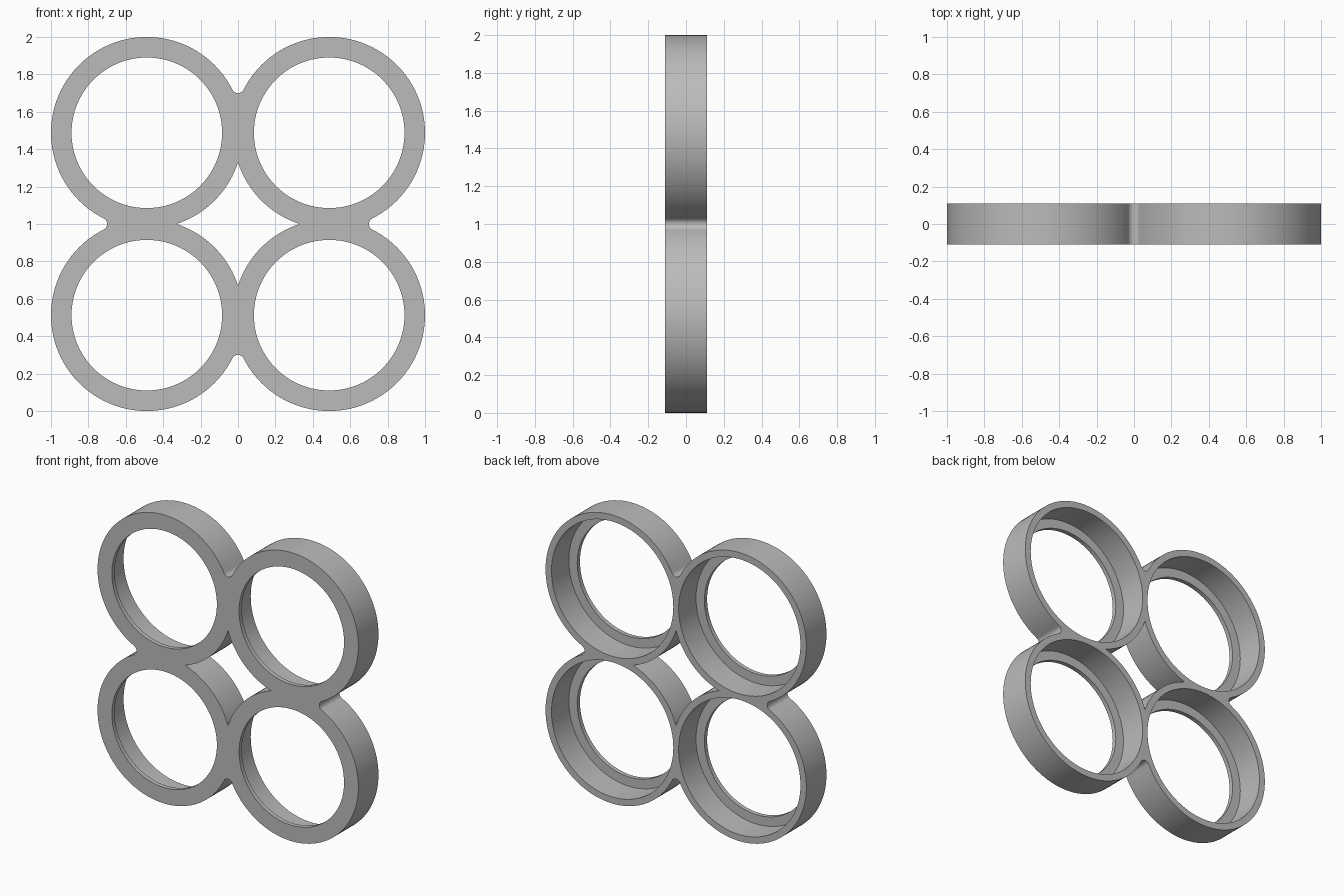
import bpy
import bmesh
from math import atan2, cos, hypot, pi, radians, sin, sqrt

cube = bpy.data.objects.get("Cube")
if cube:
    bpy.data.objects.remove(cube)

C = 0.4875            # ring centre offset
R = 0.5125            # outer radius
HOLE, BORE = 0.4025, 0.467
FRONT, LEDGE, BACK = -0.11, -0.08, 0.11
FILLET = 0.0336       # outer notch rounding
NOTCH = sqrt((R + FILLET) ** 2 - C ** 2) + C


def arc(cx, cz, r, a, b, n):
    """Points of an arc, without its end point."""
    return [(cx + r * cos(a + (b - a) * i / n),
             cz + r * sin(a + (b - a) * i / n)) for i in range(n)]


def four_turns(points):
    """Repeat a quarter outline clockwise around the middle."""
    loop = []
    for _ in range(4):
        loop += points
        points = [(z, -x) for x, z in points]
    return loop


bm = bmesh.new()


def ring(points, y):
    """Closed loop of vertices and edges at one depth."""
    verts = [bm.verts.new((x, y, z + 1)) for x, z in points]
    edges = [bm.edges.new((verts[i - 1], verts[i])) for i in range(len(verts))]
    return verts, edges


def wall(a, b):
    for i in range(len(a[0])):
        bm.faces.new((a[0][i - 1], a[0][i], b[0][i], b[0][i - 1]))


# Outer outline with rounded notches, and the pointed central opening
t = atan2(NOTCH - C, -C)
quarter = arc(C, C, R, t, pi / 2 - t, 60)
quarter += arc(NOTCH, 0, FILLET, 3 * pi / 2 - t, pi / 2 + t, 12)[::1]
cusp = atan2(sqrt(R * R - C * C), C)
star = arc(C, C, R, pi + cusp, 3 * pi / 2 - cusp, 18)

front_edges, back_edges = [], []
for outline in (four_turns(quarter), four_turns(star)):
    f, b = ring(outline, FRONT), ring(outline, BACK)
    wall(f, b)
    front_edges += f[1]
    back_edges += b[1]

# Stepped holes: narrow lip in front, wide bore behind
for sx in (-1, 1):
    for sz in (-1, 1):
        lip = arc(sx * C, sz * C, HOLE, 0, 2 * pi, 96)
        bore = arc(sx * C, sz * C, BORE, 0, 2 * pi, 96)
        steps = [ring(lip, FRONT), ring(lip, LEDGE),
                 ring(bore, LEDGE), ring(bore, BACK)]
        for a, b in zip(steps, steps[1:]):
            wall(a, b)
        front_edges += steps[0][1]
        back_edges += steps[3][1]

# Flat front and back faces
for edges, ny in ((front_edges, -1), (back_edges, 1)):
    bmesh.ops.triangle_fill(bm, use_beauty=True, use_dissolve=False,
                            edges=edges, normal=(0, ny, 0))
bmesh.ops.recalc_face_normals(bm, faces=bm.faces)

mesh = bpy.data.meshes.new("four_ring_holder")
bm.to_mesh(mesh)
bm.free()
holder = bpy.data.objects.new("four_ring_holder", mesh)
bpy.context.collection.objects.link(holder)

# Single grey material
grey = bpy.data.materials.new("plain_grey")
grey.use_nodes = True
colour = (0.5, 0.5, 0.5, 1)
grey.diffuse_color = colour
grey.node_tree.nodes["Principled BSDF"].inputs["Base Color"].default_value = colour
mesh.materials.append(grey)

bpy.ops.object.select_all(action='DESELECT')
holder.select_set(True)
bpy.context.view_layer.objects.active = holder
bpy.ops.object.shade_smooth_by_angle(angle=radians(30))
